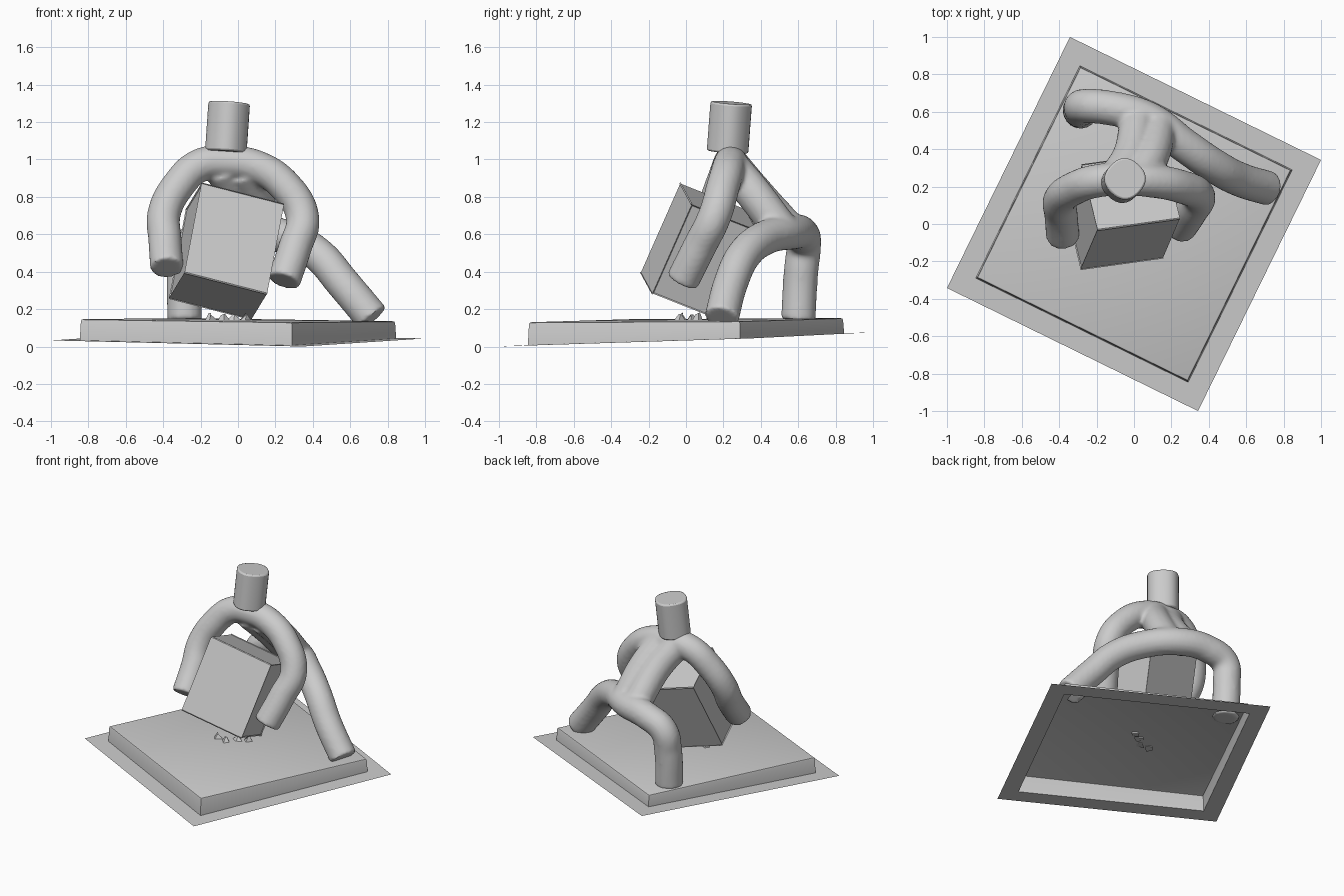
import bpy, bmesh, math, random
from mathutils import Vector

if "Cube" in bpy.data.objects:
    bpy.data.objects.remove(bpy.data.objects["Cube"])

random.seed(4)


def new_object(name, bm):
    bmesh.ops.recalc_face_normals(bm, faces=bm.faces)
    mesh = bpy.data.meshes.new(name)
    bm.to_mesh(mesh)
    bm.free()
    obj = bpy.data.objects.new(name, mesh)
    bpy.context.collection.objects.link(obj)
    return obj


def select_only(obj):
    bpy.ops.object.select_all(action='DESELECT')
    obj.select_set(True)
    bpy.context.view_layer.objects.active = obj


def smooth(obj, angle=40):
    select_only(obj)
    bpy.ops.object.shade_smooth_by_angle(angle=math.radians(angle))


# Plinth: open-bottomed raised slab with a thin rim, slightly tilted
def ground_z(x, y):
    return 0.038 - 0.007 * x + 0.0355 * y


def top_z(x, y):
    return 0.141 - 0.01 * x + 0.01 * y


def ring(bm, half, height):
    angle = math.radians(-26.1)
    c, s = math.cos(angle), math.sin(angle)
    verts = []
    for a, b in ((-1, -1), (1, -1), (1, 1), (-1, 1)):
        x, y = half * (a * c - b * s), half * (a * s + b * c)
        verts.append(bm.verts.new((x, y, height(x, y))))
    return verts


bm = bmesh.new()
rings = [ring(bm, 0.747, ground_z), ring(bm, 0.632, ground_z), ring(bm, 0.627, top_z)]
for low, high in zip(rings, rings[1:]):
    for i in range(4):
        j = (i + 1) % 4
        bm.faces.new((low[i], low[j], high[j], high[i]))
bm.faces.new(rings[2])
bm.edges.ensure_lookup_table()
rounded = [e for e in bm.edges if all(v in rings[2] for v in e.verts)]
bmesh.ops.bevel(bm, geom=rounded, offset=0.01, segments=2, profile=0.5, affect='EDGES')
smooth(new_object("plinth", bm), 30)


# Body: tubes along limb paths, fused and softened
def tube(name, radius, points):
    curve = bpy.data.curves.new(name, 'CURVE')
    curve.dimensions = '3D'
    curve.bevel_depth = radius
    curve.bevel_resolution = 6
    curve.resolution_u = 10
    curve.use_fill_caps = True
    spline = curve.splines.new('BEZIER')
    spline.bezier_points.add(len(points) - 1)
    for p, co in zip(spline.bezier_points, points):
        p.co = co
        p.handle_left_type = p.handle_right_type = 'AUTO'
    obj = bpy.data.objects.new(name, curve)
    bpy.context.collection.objects.link(obj)
    select_only(obj)
    bpy.ops.object.convert(target='MESH')
    return bpy.context.object


parts = [
    tube("arms", 0.09, [(-0.38, -0.07, 0.42), (-0.39, 0.05, 0.57), (-0.395, 0.13, 0.71),
                        (-0.32, 0.19, 0.86), (-0.2, 0.23, 0.97), (-0.05, 0.24, 0.985),
                        (0.1, 0.23, 0.96), (0.25, 0.2, 0.86), (0.345, 0.15, 0.69),
                        (0.305, 0.07, 0.53), (0.245, -0.02, 0.35)]),
    tube("legs", 0.093, [(-0.285, 0.6, 0.14), (-0.285, 0.615, 0.4), (-0.26, 0.63, 0.54),
                         (-0.13, 0.62, 0.6), (0.08, 0.56, 0.61), (0.27, 0.42, 0.58),
                         (0.43, 0.31, 0.49), (0.56, 0.24, 0.34), (0.72, 0.19, 0.15)]),
    tube("left_back", 0.098, [(-0.09, 0.25, 0.96), (-0.02, 0.36, 0.83), (0.02, 0.54, 0.63)]),
    tube("right_back", 0.098, [(0.03, 0.25, 0.95), (0.09, 0.36, 0.82), (0.13, 0.51, 0.62)]),
]
bpy.ops.object.select_all(action='DESELECT')
for part in parts:
    part.select_set(True)
bpy.context.view_layer.objects.active = parts[0]
bpy.ops.object.join()
body = bpy.context.object
body.name = "body"
remesh = body.modifiers.new("fuse", 'REMESH')
remesh.mode = 'VOXEL'
remesh.voxel_size = 0.013
soften = body.modifiers.new("soften", 'SMOOTH')
soften.factor = 0.5
soften.iterations = 6
select_only(body)
for name in ("fuse", "soften"):
    bpy.ops.object.modifier_apply(modifier=name)
smooth(body, 45)

# Head: slightly leaning rounded block
base, tip = Vector((-0.065, 0.222, 1.04)), Vector((-0.047, 0.242, 1.303))
axis = tip - base
bpy.ops.mesh.primitive_cylinder_add(vertices=32, radius=0.105, depth=axis.length,
                                    location=(base + tip) / 2)
head = bpy.context.object
head.name = "head"
head.rotation_euler = axis.to_track_quat('Z', 'Y').to_euler()
for v in head.data.vertices:
    r = Vector((v.co.x, v.co.y))
    a = math.atan2(r.y, r.x)
    v.co.x *= 1 + 0.06 * math.sin(2 * a) ** 2
    v.co.y *= 1 + 0.06 * math.sin(2 * a) ** 2
bevel = head.modifiers.new("round", 'BEVEL')
bevel.width = 0.01
bevel.segments = 2
smooth(head, 40)

# Carried box: tilted block spanned by three edge directions
corner = Vector((-0.19, -0.03, 0.87))
across, down = Vector((0.43, 0.06, -0.11)), Vector((-0.09, -0.21, -0.475))
back = across.cross(down).normalized() * 0.38
bm = bmesh.new()
bmesh.ops.create_cube(bm, size=1)
for v in bm.verts:
    u, w, t = v.co + Vector((0.5, 0.5, 0.5))
    v.co = corner + across * u + down * w + back * t
bmesh.ops.bevel(bm, geom=bm.edges[:], offset=0.006, segments=1, affect='EDGES')
new_object("carried_box", bm)

# Loose chips on the plinth under the box
bm = bmesh.new()
for x, y in ((-0.15, -0.02), (-0.08, -0.03), (-0.02, 0.03), (0.04, 0.06)):
    chip = bmesh.ops.create_cone(bm, cap_ends=True, segments=4, radius1=0.035,
                                 radius2=0.008, depth=0.04)
    for v in chip["verts"]:
        v.co += Vector((x, y, 0.155)) + Vector([random.uniform(-0.008, 0.008) for _ in range(3)])
new_object("loose_chips", bm)
